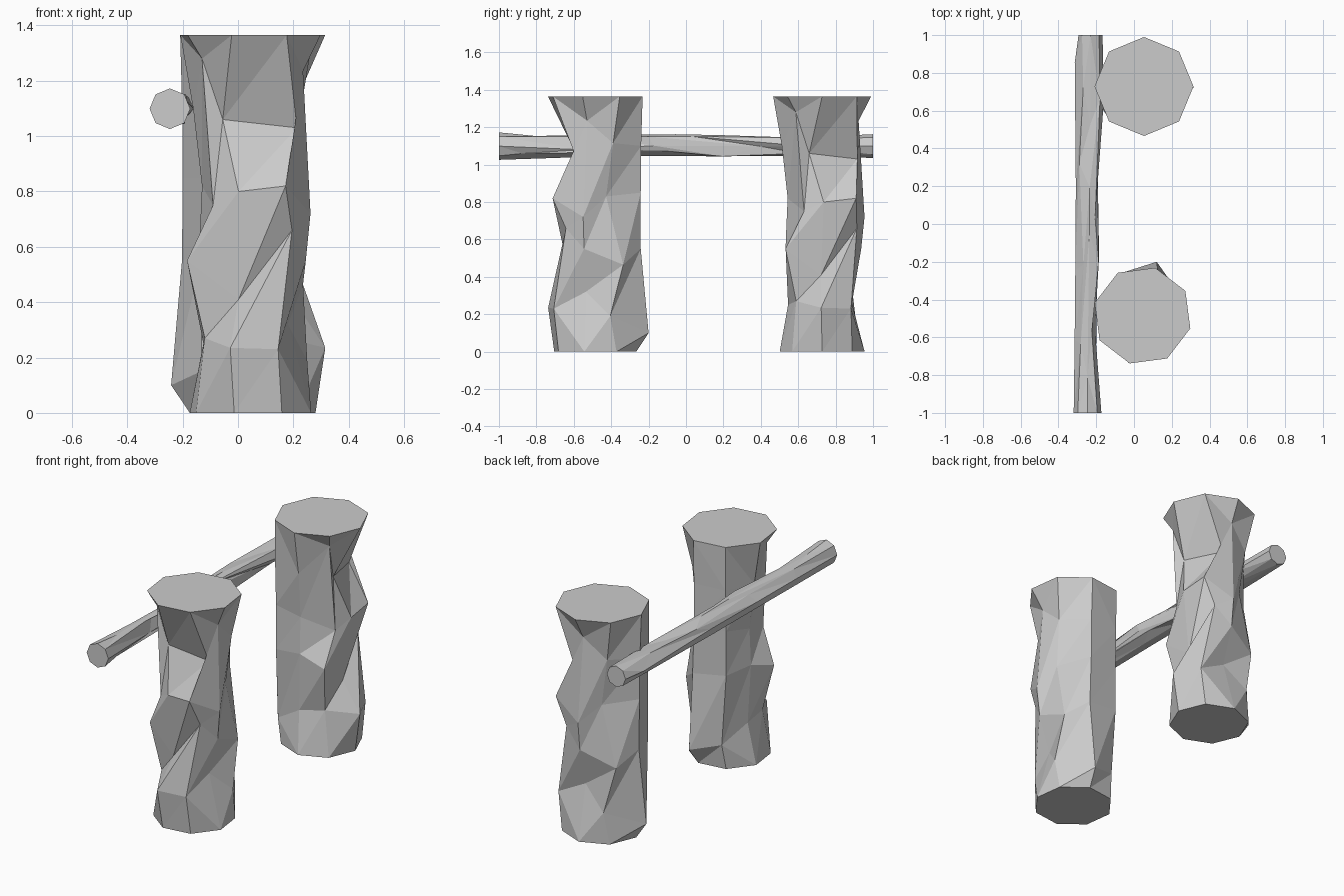
import bpy, bmesh
from math import radians, cos, sin
from mathutils import Matrix

if "Cube" in bpy.data.objects:
    bpy.data.objects.remove(bpy.data.objects["Cube"])

HEIGHT, SIDES = 1.365, 8
ANGLES = [radians(-15 + 45 * k) for k in range(SIDES)]


def flat_ring(radius, z):
    return [(radius * cos(a), radius * sin(a), z) for a in ANGLES]


# Gnarled cross-sections of the hewn log, bottom to top
LOW = [(.135, -.05, .32), (.205, .08, .19), (.075, .285, .10), (-.10, .22, .15),
       (-.17, .07, .25), (-.165, -.08, .27), (-.073, -.252, .235), (.10, -.222, .23)]
MID = [(.20, -.06, .55), (.19, .149, .465), (.08, .243, .55), (-.13, .22, .58),
       (-.185, .06, .60), (-.229, -.10, .55), (-.043, -.14, .41), (.15, -.157, .66)]
HIGH = [(.217, -.065, .72), (.17, .058, .83), (.07, .243, .85), (-.13, .22, .85),
        (-.175, .06, .82), (-.135, -.13, .75), (-.043, -.19, .80), (.127, -.228, .82)]
NECK = [(.19, -.044, 1.235), (.185, .095, 1.115), (.07, .245, 1.10), (-.13, .225, 1.10),
        (-.207, .06, 1.10), (-.175, -.11, 1.28), (-.10, -.105, 1.06), (.168, -.10, 1.03)]


def log_mesh():
    bm = bmesh.new()
    sections = [flat_ring(.227, 0), LOW, MID, HIGH, NECK, flat_ring(.262, HEIGHT)]
    rings = [[bm.verts.new(p) for p in s] for s in sections]
    ends = []
    for i, (lower, upper) in enumerate(zip(rings, rings[1:])):
        for k in range(SIDES):
            n = (k + 1) % SIDES
            a, b, c, d = lower[k], lower[n], upper[n], upper[k]
            if 0 < i < 4:  # spiral grain: every diagonal climbs the same way
                bm.faces.new((a, b, c))
                bm.faces.new((a, c, d))
            else:
                ends.append(bm.faces.new((a, b, c, d)))
    bmesh.ops.triangulate(bm, faces=ends, quad_method='BEAUTY')
    bm.faces.new(rings[0][::-1])
    bm.faces.new(rings[-1])
    bmesh.ops.recalc_face_normals(bm, faces=bm.faces[:])
    mesh = bpy.data.meshes.new("log")
    bm.to_mesh(mesh)
    bm.free()
    return mesh


LOG = log_mesh()


def place(name, matrix):
    obj = bpy.data.objects.new(name, LOG)
    bpy.context.collection.objects.link(obj)
    obj.matrix_world = matrix


TURN = Matrix.Rotation(radians(105), 4, 'Z')

# Two upright posts, the rear one turned
place("front_post", Matrix.Translation((.045, -.485, 0)))
place("back_post", Matrix.Translation((.053, .728, 0)) @ TURN)

# Rail: the same log, slimmer and longer, laid along y
place("rail", Matrix.Translation((-.23, 1, 1.099))
      @ Matrix.Rotation(-.008, 4, 'Z')
      @ Matrix.Rotation(radians(90), 4, 'X')
      @ Matrix.Diagonal((.28, .28, 2 / HEIGHT, 1))
      @ TURN)
